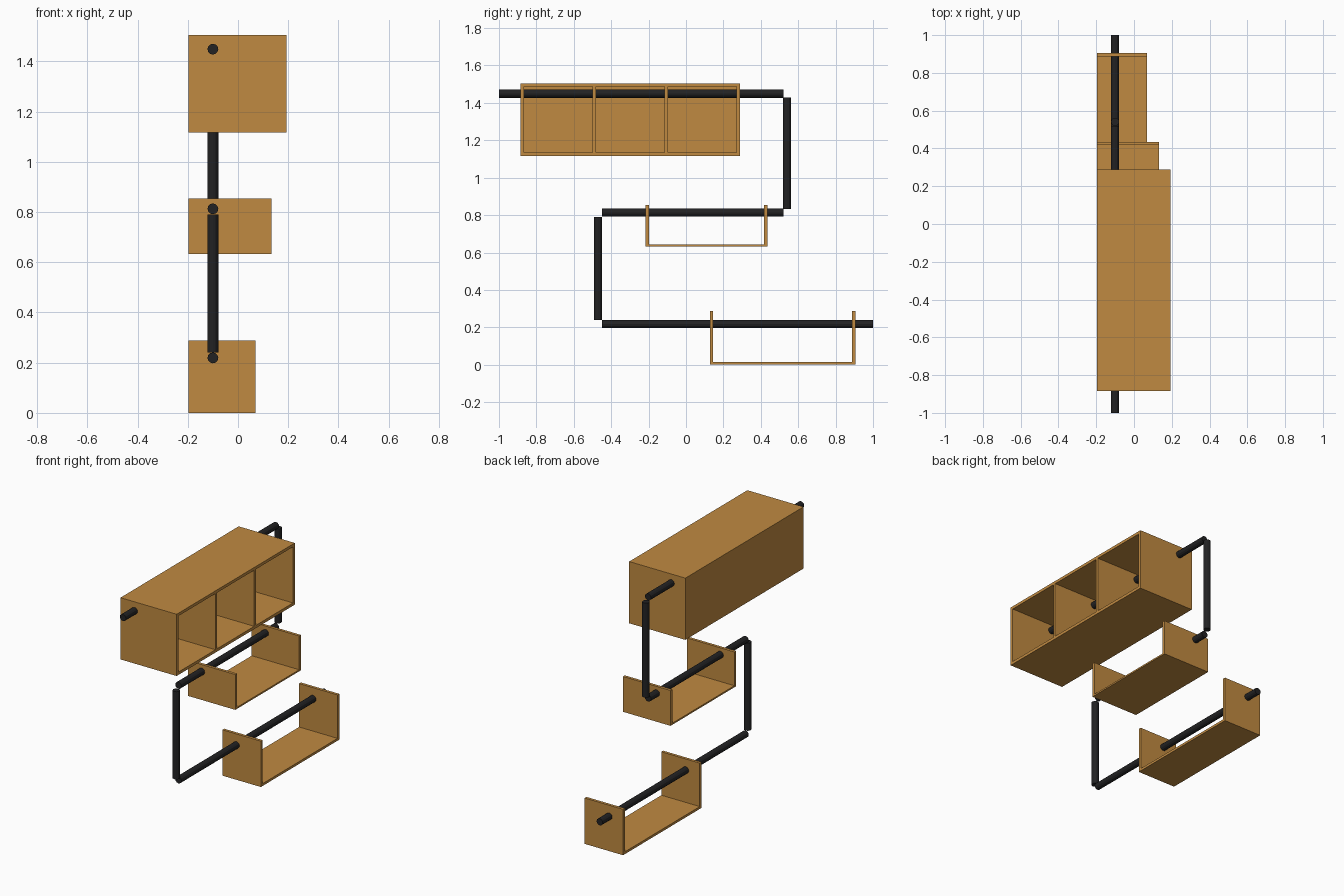
import bpy
from mathutils import Vector

cube = bpy.data.objects.get("Cube")
if cube:
    bpy.data.objects.remove(cube, do_unlink=True)


def make_material(name, color):
    mat = bpy.data.materials.new(name)
    mat.use_nodes = True
    mat.diffuse_color = color
    mat.node_tree.nodes["Principled BSDF"].inputs["Base Color"].default_value = color
    return mat


wood = make_material("warm wood", (0.53, 0.255, 0.053, 1))
metal = make_material("black pipe", (0.016, 0.016, 0.017, 1))

PIPE_X, PIPE_R = -0.1, 0.0215
BACK_X = -0.197
T = 0.018  # board thickness


def board(name, x, y, z):
    """Box spanning the given (low, high) ranges."""
    spans = (x, y, z)
    bpy.ops.mesh.primitive_cube_add(size=1, location=[(a + b) / 2 for a, b in spans])
    obj = bpy.context.object
    obj.name = name
    obj.scale = [b - a for a, b in spans]
    bpy.ops.object.transform_apply(location=False, rotation=False, scale=True)
    obj.data.materials.append(wood)


def pipe(name, start, end):
    """Straight pipe between two (y, z) points."""
    a, b = Vector((PIPE_X, *start)), Vector((PIPE_X, *end))
    bpy.ops.mesh.primitive_cylinder_add(vertices=12, radius=PIPE_R,
                                        depth=(b - a).length, location=(a + b) / 2)
    obj = bpy.context.object
    obj.name = name
    obj.rotation_euler = (b - a).to_track_quat('Z', 'Y').to_euler()
    obj.data.materials.append(metal)


def tray(name, front_x, y, z, base):
    """Open shelf: two end boards joined by a thin base."""
    x = (BACK_X, front_x)
    board(name + "_front_end", x, (y[0], y[0] + T), z)
    board(name + "_back_end", x, (y[1] - T, y[1]), z)
    board(name + "_base", x, (y[0] + T, y[1] - T), (z[0], z[0] + base))


# Zigzag pipe frame
pipe("top_pipe", (-1, 1.449), (0.52, 1.449))
pipe("upper_upright_pipe", (0.541, 1.428), (0.541, 0.834))
pipe("middle_pipe", (0.52, 0.813), (-0.449, 0.813))
pipe("lower_upright_pipe", (-0.47, 0.791), (-0.47, 0.24))
pipe("bottom_pipe", (-0.449, 0.219), (1, 0.219))

# Two open trays
tray("middle_shelf", 0.133, (-0.217, 0.435), (0.633, 0.855), 0.01)
tray("bottom_shelf", 0.07, (0.127, 0.906), (0, 0.288), 0.015)

# Top cabinet, open on one long side, with three compartments
X, Y, Z = (BACK_X, 0.193), (-0.885, 0.288), (1.117, 1.505)
inner_z = (Z[0] + T, Z[1] - T)
board("cabinet_bottom", X, Y, (Z[0], inner_z[0]))
board("cabinet_top", X, Y, (inner_z[1], Z[1]))
board("cabinet_back", (X[0], X[0] + T), Y, inner_z)
step = (Y[1] - Y[0] - T) / 3
for i, part in enumerate(("front_end", "front_divider", "back_divider", "back_end")):
    low = Y[0] + i * step
    board("cabinet_" + part, (X[0] + T, X[1]), (low, low + T), inner_z)
